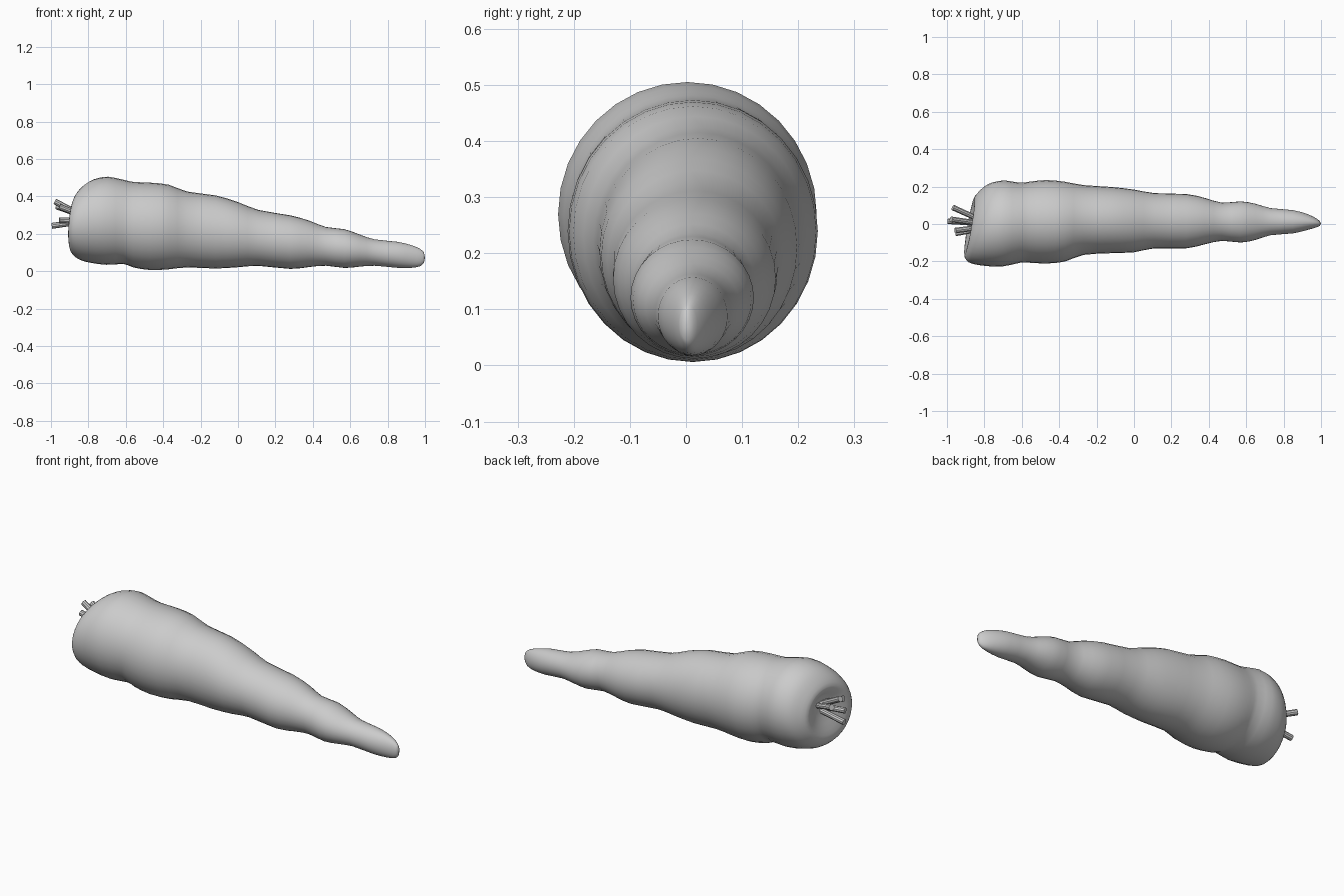
import bpy, bmesh, math
from mathutils import Vector

if "Cube" in bpy.data.objects:
    bpy.data.objects.remove(bpy.data.objects["Cube"])

SIDES = 32

# root profile stations: x, z low, z high, y low, y high
ROOT = [
    (-.855, .225, .345, -.05, .06), (-.872, .16, .37, -.11, .105),
    (-.878, .115, .395, -.165, .14), (-.862, .085, .43, -.196, .17),
    (-.83, .06, .465, -.213, .202), (-.78, .045, .492, -.223, .223),
    (-.70, .034, .505, -.228, .233), (-.61, .038, .488, -.207, .221),
    (-.56, .02, .477, -.207, .226), (-.47, .006, .473, -.211, .235),
    (-.37, .01, .462, -.201, .226), (-.27, .02, .425, -.165, .208),
    (-.12, .014, .405, -.156, .198), (0, .021, .369, -.151, .184),
    (.11, .028, .327, -.13, .165), (.28, .012, .298, -.13, .16),
    (.38, .022, .27, -.108, .139), (.47, .029, .236, -.09, .114),
    (.57, .017, .224, -.099, .121), (.65, .024, .196, -.085, .108),
    (.73, .029, .17, -.06, .085), (.85, .018, .157, -.05, .074),
    (.93, .018, .138, -.031, .052), (.975, .027, .118, -.018, .03),
    (.994, .045, .1, -.01, .014),
]

def finish(bm, name):
    bmesh.ops.recalc_face_normals(bm, faces=bm.faces)
    mesh = bpy.data.meshes.new(name)
    bm.to_mesh(mesh)
    bm.free()
    for p in mesh.polygons:
        p.use_smooth = True
    obj = bpy.data.objects.new(name, mesh)
    bpy.context.collection.objects.link(obj)
    return obj

def spline(a, b, c, d, t):
    return 0.5 * (2*b + (c - a)*t + (2*a - 5*b + 4*c - d)*t*t + (3*b - a - 3*c + d)*t**3)

def crown_lean(x, y, z):
    # the leaf end is cut at a slight angle
    w = min(1, max(0, (-.65 - x) / .2))
    return Vector((x + w * (.17*y + .08*(z - .25)), y, z))

# carrot root: lofted off-centre ovals, dimpled at the leaf end
bm = bmesh.new()
rows = []
for i in range(len(ROOT) - 1):
    q = [ROOT[min(max(i + k, 0), len(ROOT) - 1)] for k in (-1, 0, 1, 2)]
    for t in (0, .5):
        rows.append([spline(*v, t) for v in zip(*q)])
rows.append(ROOT[-1])
rings = []
for x, z0, z1, y0, y1 in rows:
    ring = []
    for k in range(SIDES):
        a = 2 * math.pi * k / SIDES
        y = (y0 + y1)/2 + (y1 - y0)/2 * math.cos(a)
        z = (z0 + z1)/2 + (z1 - z0)/2 * math.sin(a)
        ring.append(bm.verts.new(crown_lean(x, y, z)))
    rings.append(ring)
for r, s in zip(rings, rings[1:]):
    for k in range(SIDES):
        n = (k + 1) % SIDES
        bm.faces.new((r[k], r[n], s[n], s[k]))
for ring, tip in ((rings[0], (-.845, 0, .285)), (rings[-1], (1, .002, .07))):
    c = bm.verts.new(tip)
    for k in range(SIDES):
        bm.faces.new((ring[k], ring[(k + 1) % SIDES], c))
finish(bm, "carrot_root")

# trimmed leaf stems: short rods fanning out of the dimple
STEMS = [
    ((-.84, .03, .30), (-.968, .088, .345)),
    ((-.84, .005, .30), (-.978, .025, .372)),
    ((-.84, .005, .265), (-.995, .015, .242)),
    ((-.84, -.03, .27), (-.955, -.05, .272)),
    ((-.84, -.02, .30), (-.955, -.035, .345)),
]
for i, (a, b) in enumerate(STEMS):
    a, b = Vector(a), Vector(b)
    bm = bmesh.new()
    bmesh.ops.create_cone(bm, cap_ends=True, segments=10, radius1=.015,
                          radius2=.016, depth=(b - a).length)
    rot = (b - a).to_track_quat('Z', 'Y').to_matrix()
    for v in bm.verts:
        v.co = rot @ v.co + (a + b)/2
    obj = finish(bm, f"leaf_stem_{i + 1}")
    bpy.context.view_layer.objects.active = obj
    bpy.ops.object.select_all(action='DESELECT')
    obj.select_set(True)
    bpy.ops.object.shade_smooth_by_angle()
